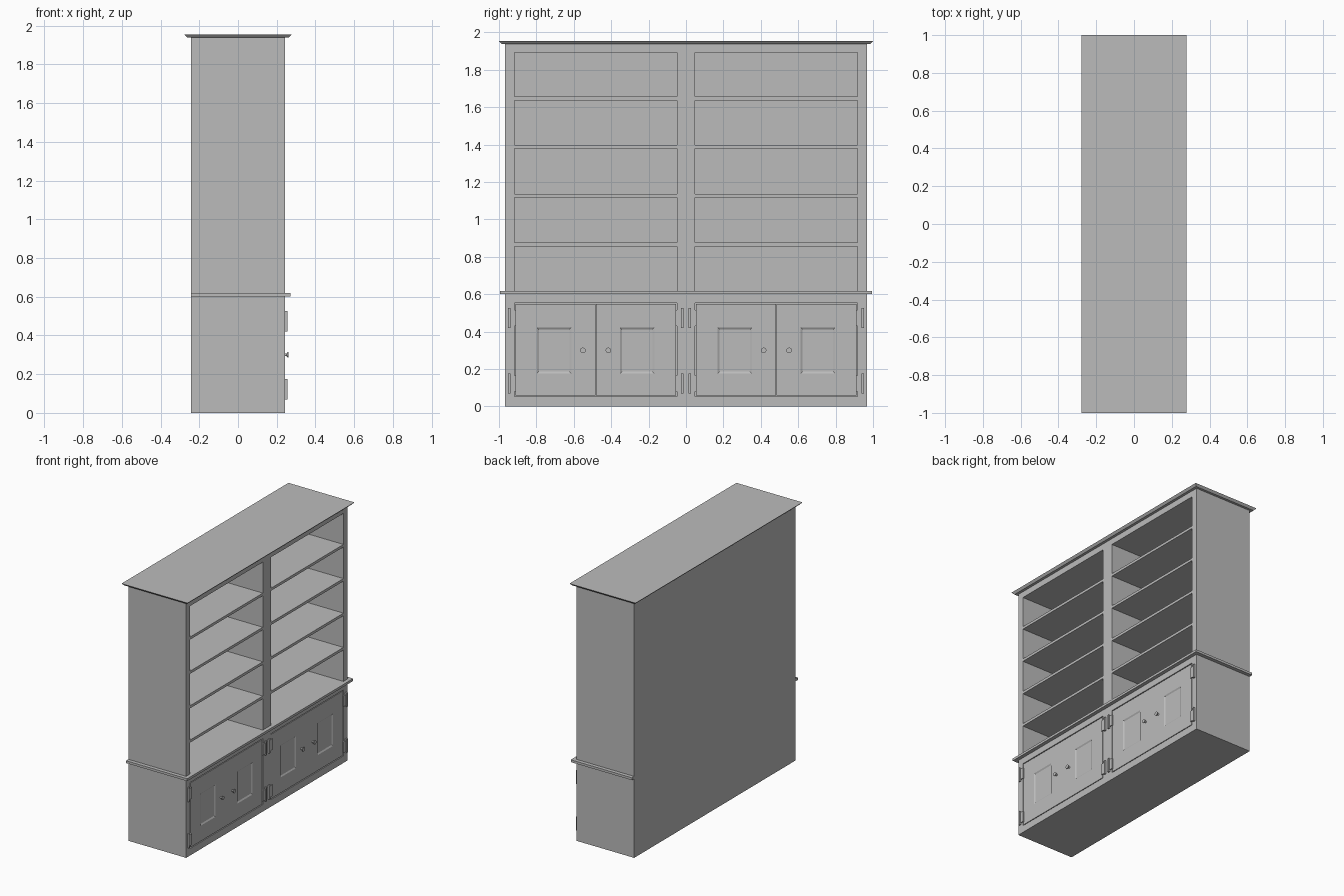
import bpy, bmesh, math
from mathutils import Matrix, Vector

if "Cube" in bpy.data.objects:
    bpy.data.objects.remove(bpy.data.objects["Cube"])

grey = bpy.data.materials.new("plain grey")
grey.diffuse_color = (0.5, 0.5, 0.5, 1)
grey.use_nodes = True
grey.node_tree.nodes["Principled BSDF"].inputs["Base Color"].default_value = grey.diffuse_color


def finish(name, bm):
    bmesh.ops.recalc_face_normals(bm, faces=bm.faces[:])
    me = bpy.data.meshes.new(name)
    bm.to_mesh(me)
    bm.free()
    me.materials.append(grey)
    ob = bpy.data.objects.new(name, me)
    bpy.context.collection.objects.link(ob)
    return ob


def add_box(bm, x0, x1, y0, y1, z0, z1):
    m = Matrix.Translation(((x0 + x1) / 2, (y0 + y1) / 2, (z0 + z1) / 2))
    m = m @ Matrix.Diagonal((abs(x1 - x0), abs(y1 - y0), z1 - z0, 1))
    return bmesh.ops.create_cube(bm, size=1, matrix=m)["verts"]


def box(name, *dims):
    bm = bmesh.new()
    add_box(bm, *dims)
    return finish(name, bm)


D, W = 0.242, 0.967          # half depth and half width of the carcass
IN, OUT = 0.048, 0.918       # inner and outer edge of each bay
MID = (IN + OUT) / 2
LEDGE0, LEDGE1, TOP = 0.60, 0.618, 1.938

# lower cupboard: solid core with a face frame around the door openings
box("cupboard_core", -D, 0.222, -W, W, 0, LEDGE0)
box("cupboard_bottom_rail", 0.222, D, -W, W, 0, 0.053)
box("cupboard_top_rail", 0.222, D, -W, W, 0.553, LEDGE0)
box("cupboard_middle_stile", 0.222, D, -IN, IN, 0.053, 0.553)

# waist ledge, flush at the back
box("waist_ledge", -D, 0.27, -0.995, 0.995, LEDGE0, LEDGE1)

# upper bookcase
box("back_panel", -D, -0.222, -W, W, LEDGE1, TOP)
box("middle_post", -0.222, D, -IN, IN, LEDGE1, 1.892)
box("bookcase_top", -0.222, D, -W, W, 1.892, TOP)

# flared cornice
bm = bmesh.new()
for v in add_box(bm, -0.277, 0.277, -1, 1, TOP, 1.954):
    if v.co.z < 1.945:
        v.co.x *= 0.262 / 0.277
        v.co.y *= 0.985
finish("cornice", bm)


def door(name, y0, y1):
    """Door slab with a framed sunken panel on its front."""
    bm = bmesh.new()
    add_box(bm, 0.222, D - 0.001, y0, y1, 0.059, 0.547)
    bmesh.ops.recalc_face_normals(bm, faces=bm.faces[:])
    f = max(bm.faces, key=lambda f: f.calc_center_median().x)
    bmesh.ops.inset_individual(bm, faces=[f], thickness=0.05)
    c = f.calc_center_median()
    pc = MID + math.copysign(0.222, abs(c.y) - MID)
    pc = math.copysign(pc, c.y)
    for v in f.verts:
        v.co.y = pc + math.copysign(0.092, v.co.y - c.y)
        v.co.z = 0.299 + math.copysign(0.123, v.co.z - c.z)
    bmesh.ops.inset_individual(bm, faces=[f], thickness=0.014, depth=-0.006)
    finish(name, bm)


def knob(name, y):
    """Turned knob: narrow stem flaring to a flat head."""
    bm = bmesh.new()
    rings = []
    for x, r in ((D - 0.002, 0.008), (0.25, 0.006), (0.258, 0.015), (0.262, 0.015)):
        rings.append([bm.verts.new((x, y + r * math.cos(a), 0.30 + r * math.sin(a)))
                      for a in (math.tau * i / 12 for i in range(12))])
    for a, b in zip(rings, rings[1:]):
        for i in range(12):
            j = (i + 1) % 12
            bm.faces.new((a[i], a[j], b[j], b[i]))
    bm.faces.new(rings[0])
    bm.faces.new(rings[-1])
    finish(name, bm)


for s, side in ((-1, "left"), (1, "right")):
    # outer walls, frame stile and shelves
    box(side + "_wall", -0.222, D, s * OUT, s * W, LEDGE1, 1.892)
    box(side + "_stile", 0.222, D, s * OUT, s * W, 0.053, 0.553)
    for i, z in enumerate((0.866, 1.126, 1.388, 1.647)):
        box(f"{side}_shelf_{i + 1}", -0.222, D, s * IN, s * OUT, z - 0.01, z + 0.01)

    # pair of doors with knobs and hinges
    for e, part in ((-1, "inner"), (1, "outer")):
        y0, y1 = sorted((s * (MID + e * 0.0015), s * (MID + e * 0.429)))
        door(f"{side}_{part}_door", y0, y1)
        knob(f"{side}_{part}_knob", s * (MID + e * 0.068))
        for z, level in ((0.123, "lower"), (0.473, "upper")):
            bm = bmesh.new()
            add_box(bm, D - 0.004, 0.25, s * (MID + e * 0.426), s * (MID + e * 0.453),
                    z - 0.042, z + 0.042)
            add_box(bm, D - 0.004, 0.255, s * (MID + e * 0.455), s * (MID + e * 0.469),
                    z - 0.053, z + 0.053)
            finish(f"{side}_{part}_{level}_hinge", bm)
